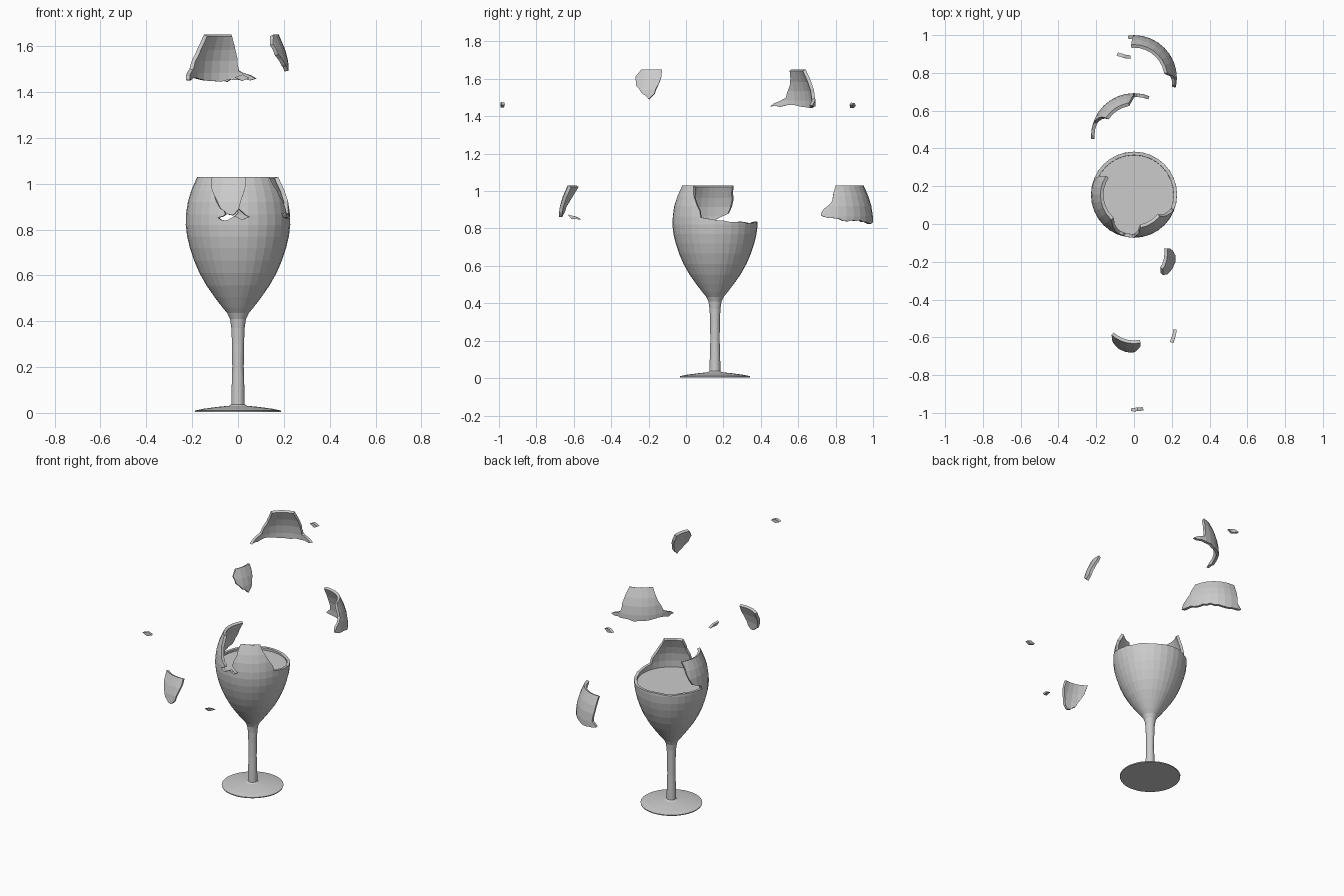
import bpy, bmesh, math, random
from mathutils import Vector

if "Cube" in bpy.data.objects:
    bpy.data.objects.remove(bpy.data.objects["Cube"])

random.seed(4)
SEG = 32
STEP = 360 / SEG
CY = 0.155          # glass axis position in y
RIM = 1.03
WALL = 0.018
BOWL = [(0.035, 0.41), (0.047, 0.435), (0.068, 0.46), (0.102, 0.505), (0.137, 0.555),
        (0.168, 0.61), (0.192, 0.665), (0.210, 0.72), (0.222, 0.77), (0.228, 0.82),
        (0.227, 0.865), (0.219, 0.92), (0.204, 0.97), (0.178, RIM)]


def radius(z):
    for (r0, z0), (r1, z1) in zip(BOWL, BOWL[1:]):
        if z <= z1 + 1e-6:
            return r0 + (r1 - r0) * (z - z0) / (z1 - z0)
    return BOWL[-1][0]


def finish(bm, name):
    me = bpy.data.meshes.new(name)
    bm.to_mesh(me)
    bm.free()
    ob = bpy.data.objects.new(name, me)
    bpy.context.collection.objects.link(ob)
    return ob


def lathe(name, profile):
    bm = bmesh.new()
    vs = [bm.verts.new((r, 0, z)) for r, z in profile]
    es = [bm.edges.new(p) for p in zip(vs, vs[1:])]
    bmesh.ops.spin(bm, geom=vs + es, axis=(0, 0, 1), cent=(0, 0, 0),
                   angle=math.tau, steps=SEG, use_duplicate=False)
    bmesh.ops.remove_doubles(bm, verts=bm.verts, dist=1e-5)
    bmesh.ops.recalc_face_normals(bm, faces=bm.faces)
    ob = finish(bm, name)
    ob.location.y = CY
    return ob


def jag(pts):
    """Roughen broken edges, leaving the rim and the seam straight."""
    out = []
    for (a, z), (b, w) in zip(pts, pts[1:] + pts[:1]):
        out.append((a, z))
        broken = min(z, w) > 0.8 and not (z == RIM and w == RIM)
        if broken and abs(a - b) + 250 * abs(z - w) > 11:
            n = 3 if abs(a - b) > 18 else 2
            for k in range(1, n):
                t = k / n
                zz = z + (w - z) * t + random.uniform(-.005, .005)
                out.append((a + (b - a) * t + random.uniform(-1.5, 1.5), min(zz, RIM)))
    return out


def glass_piece(name, pts, dy=0.0, dz=0.0, rough=True):
    """Wrap an (angle, height) outline around the faceted bowl and thicken it."""
    if rough:
        pts = jag(pts)
    area = sum(a * w - b * z for (a, z), (b, w) in zip(pts, pts[1:] + pts[:1]))
    if area < 0:
        pts = pts[::-1]
    bm = bmesh.new()
    bm.faces.new([bm.verts.new((a, 0, z)) for a, z in pts])

    def cut(co, no):
        bmesh.ops.bisect_plane(bm, geom=bm.verts[:] + bm.edges[:] + bm.faces[:],
                               dist=1e-5, plane_co=co, plane_no=no)
    for k in range(-5, SEG + 2):
        cut((k * STEP, 0, 0), (1, 0, 0))
    for _, z in BOWL[1:-1]:
        cut((0, 0, z), (0, 0, 1))
    for v in bm.verts:
        a, z = v.co.x, v.co.z
        chord = math.cos(math.radians(STEP / 2)) / math.cos(math.radians(a % STEP - STEP / 2))
        r = radius(z) * chord
        v.co = Vector((r * math.cos(math.radians(a)), r * math.sin(math.radians(a)), z))
    bmesh.ops.remove_doubles(bm, verts=bm.verts, dist=1e-4)
    ob = finish(bm, name)
    ob.location = (0, CY + dy, dz)
    mod = ob.modifiers.new("thickness", 'SOLIDIFY')
    mod.thickness = WALL
    mod.offset = -1
    return ob


# Foot and stem
lathe("foot_and_stem", [(0, 0.004), (0.187, 0.004), (0.188, 0.010), (0.15, 0.018), (0.09, 0.026),
                        (0.04, 0.031), (0.029, 0.037), (0.028, 0.10), (0.025, 0.2), (0.026, 0.3),
                        (0.029, 0.37), (0.035, 0.41), (0.045, 0.432), (0, 0.432)])

# Liquid filling the bowl
lathe("liquid", [(0, 0.44)] + [(r - WALL - 0.001, z) for r, z in BOWL[2:10]] + [(0, 0.82)])

# Standing bowl with broken upper edge
glass_piece("bowl", [
    (-40, 0.41), (320, 0.41), (320, RIM), (281, RIM),
    (277, 0.96), (271, 0.89), (276, 0.873), (283, 0.856), (275, 0.842), (267, 0.858),
    (257, 0.838), (247, 0.852), (256, 0.868), (250, 0.89), (240, 0.95), (228, RIM),
    (146, RIM), (152, 0.95), (161, 0.88), (178, 0.85), (180, 0.832),
    (150, 0.835), (120, 0.828), (90, 0.835), (60, 0.829), (30, 0.835), (12, 0.842),
    (-5, 0.85), (-20, 0.86), (-21, 0.89), (-32, 0.96), (-40, RIM)])

# Large shards
glass_piece("back_left_shard", [
    (147, RIM), (152, 0.95), (161, 0.88), (178, 0.85), (184, 0.832), (165, 0.835),
    (150, 0.842), (120, 0.828), (90, 0.832), (69, 0.838), (80, 0.858), (89, 0.875),
    (91, 0.93), (99, RIM)], dy=0.31, dz=0.62)
glass_piece("back_right_shard", [
    (9, RIM), (3, 0.95), (-9, 0.905), (-13, 0.87), (5, 0.855), (25, 0.838), (45, 0.845),
    (65, 0.828), (84, 0.832), (98, 0.842), (90, 0.875), (92, 0.93), (95, RIM)], dy=0.617)
glass_piece("front_shard", [
    (228, RIM), (240, 0.95), (250, 0.89), (258, 0.868), (264, 0.862), (271, 0.89),
    (277, 0.96), (281, RIM)], dy=-0.61)
glass_piece("right_shard", [
    (-30, RIM), (-38, 0.99), (-34, 0.945), (-22, 0.9), (-13, 0.872), (-5, 0.9),
    (2, 0.96), (7, RIM)], dy=-0.305, dz=0.62)

# Small chips
for name, pts, dy, dz in [
        ("chip_back", [(246, 0.852), (257, 0.839), (265, 0.856), (255, 0.868)], 0.945, 0.605),
        ("chip_front", [(266, 0.858), (275, 0.843), (283, 0.856), (275, 0.871)], -0.92, 0.605),
        ("chip_right", [(-24, 0.874), (-19, 0.852), (-5, 0.848), (-13, 0.864)], -0.695, 0)]:
    glass_piece(name, pts, dy, dz, rough=False)
